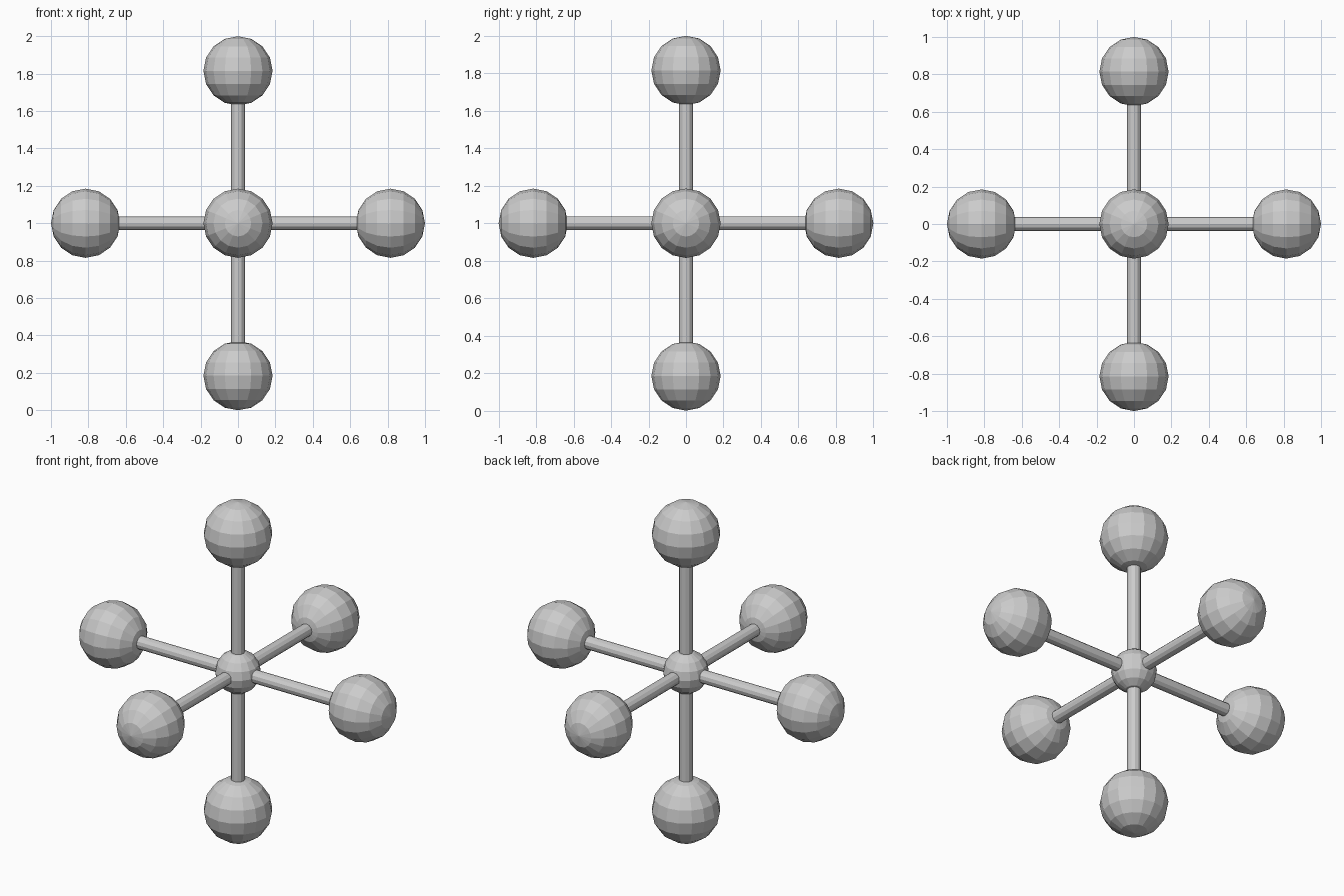
import bpy
from mathutils import Vector

if "Cube" in bpy.data.objects:
    bpy.data.objects.remove(bpy.data.objects["Cube"])

CENTER = Vector((0, 0, 1))
BALL_R, HUB_R, ROD_R = 0.185, 0.123, 0.037
REACH = 0.815  # hub centre to ball centre


def ball(name, radius, loc, rot=(0, 0, 0)):
    bpy.ops.mesh.primitive_uv_sphere_add(segments=16, ring_count=8, radius=radius,
                                         location=loc, rotation=rot)
    bpy.context.object.name = name


def rod(name, loc, rot):
    bpy.ops.mesh.primitive_cylinder_add(vertices=12, radius=ROD_R, depth=REACH,
                                        location=loc, rotation=rot)
    bpy.context.object.name = name


# Small hub in the middle
ball("hub", HUB_R, CENTER)

# Six arms, each a rod tipped with a ball whose poles follow the arm
arms = {
    "right": (1, 0, 0), "left": (-1, 0, 0),
    "back": (0, 1, 0), "front": (0, -1, 0),
    "top": (0, 0, 1), "bottom": (0, 0, -1),
}
for side, axis in arms.items():
    d = Vector(axis)
    rot = (0, 0, 0) if d.z else d.to_track_quat('Z', 'Y').to_euler()
    rod(side + "_rod", CENTER + d * REACH / 2, rot)
    ball(side + "_ball", BALL_R, CENTER + d * REACH, rot)
